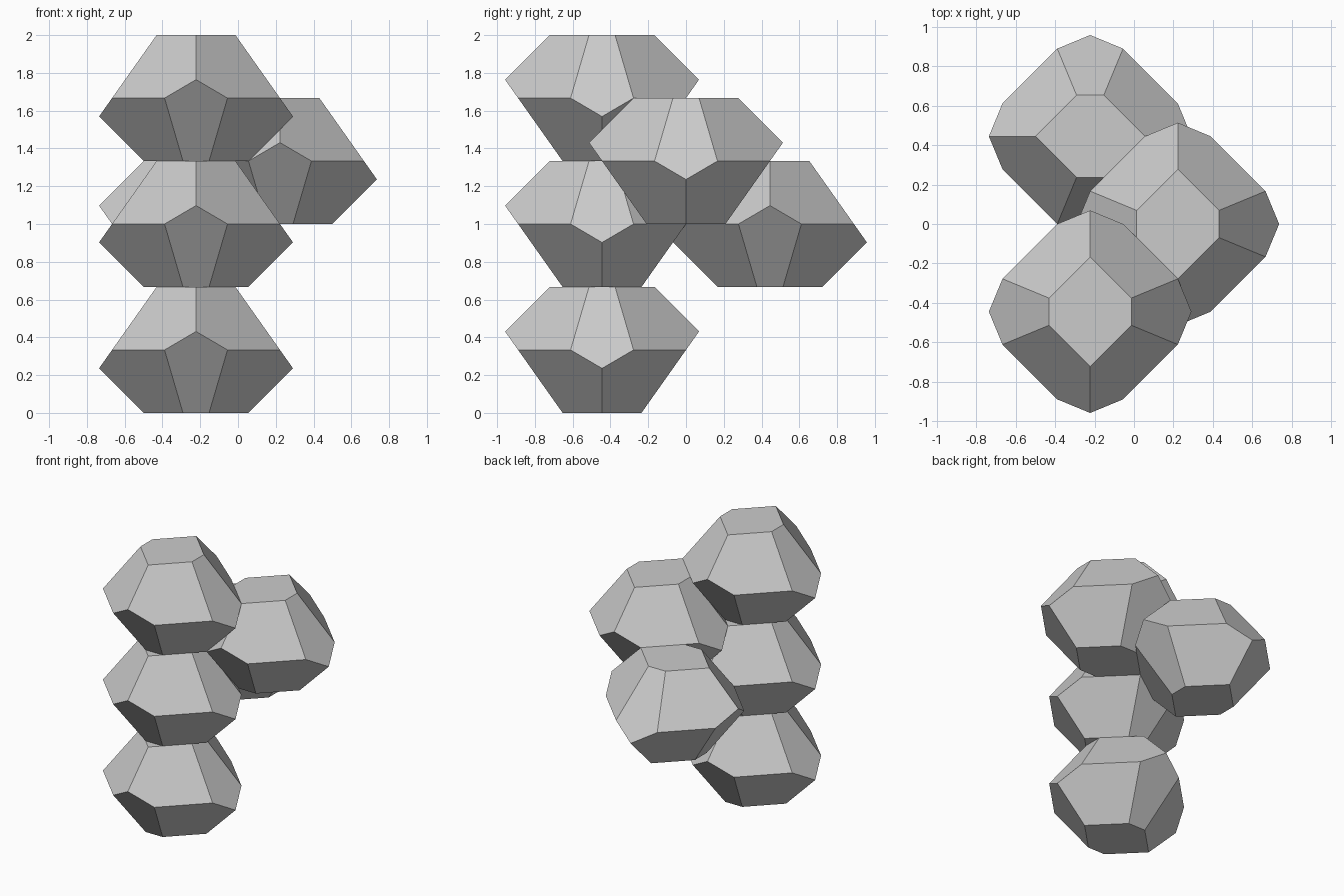
import bpy
import bmesh
import math
from mathutils import Vector, Matrix
from itertools import product

cube = bpy.data.objects.get("Cube")
if cube:
    bpy.data.objects.remove(cube, do_unlink=True)

# One plain grey for every cell
grey = bpy.data.materials.new("light_grey")
grey.use_nodes = True
grey.diffuse_color = (0.6, 0.6, 0.6, 1)
grey.node_tree.nodes["Principled BSDF"].inputs["Base Color"].default_value = (0.6, 0.6, 0.6, 1)

UNIT = 1 / 18          # lattice unit
LEAN = math.sqrt(0.5)  # slope of the four side faces


def cut(bm, normal, distance):
    """Slice off everything beyond a plane and cap the opening."""
    n = Vector(normal)
    bmesh.ops.bisect_plane(bm, geom=bm.verts[:] + bm.edges[:] + bm.faces[:],
                           plane_co=n * (distance / n.length_squared),
                           plane_no=n, clear_outer=True)
    bmesh.ops.holes_fill(bm, edges=bm.edges[:], sides=0)


def cell_mesh():
    """Fourteen-sided cell: two hexagons and twelve pentagons."""
    bm = bmesh.new()
    bmesh.ops.create_cube(bm, size=1, matrix=Matrix.Diagonal((30, 30, 12, 1)))
    # Leaning side faces
    for s in (-1, 1):
        cut(bm, (s, 0, LEAN), 8)
        cut(bm, (0, s, -LEAN), 8)
    # Eight corner faces
    for signs in product((-1, 1), repeat=3):
        cut(bm, signs, 11)
    bmesh.ops.remove_doubles(bm, verts=bm.verts[:], dist=0.001)
    bmesh.ops.scale(bm, vec=(UNIT,) * 3, verts=bm.verts[:])
    bmesh.ops.recalc_face_normals(bm, faces=bm.faces[:])
    mesh = bpy.data.meshes.new("cell")
    bm.to_mesh(mesh)
    bm.free()
    mesh.materials.append(grey)
    return mesh


# Cell positions in lattice units, with a quarter turn where needed
mesh = cell_mesh()
cells = {
    "lower_cell": ((-4, -8, 6), 0),
    "middle_cell": ((-4, -8, 18), 0),
    "upper_cell": ((-4, -8, 30), 0),
    "left_cell": ((4, 0, 24), 0),
    "back_cell": ((-4, 8, 18), math.pi / 2),
}
for name, (position, turn) in cells.items():
    obj = bpy.data.objects.new(name, mesh)
    obj.location = Vector(position) * UNIT
    obj.rotation_euler.z = turn
    bpy.context.collection.objects.link(obj)
